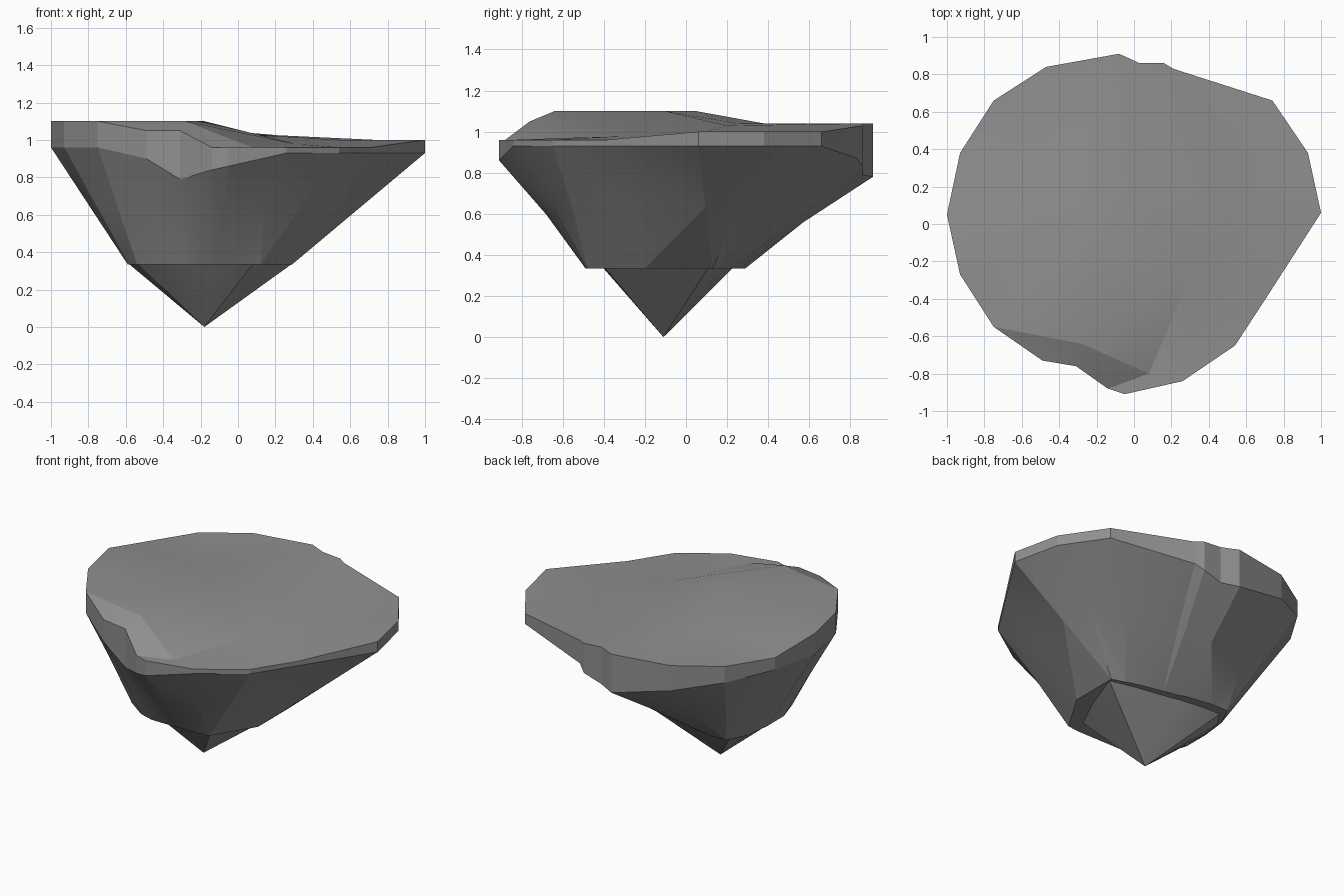
import bpy, bmesh, math
from mathutils import Vector
from mathutils.geometry import delaunay_2d_cdt

if "Cube" in bpy.data.objects:
    bpy.data.objects.remove(bpy.data.objects["Cube"])

# Columns, counter-clockwise: rim x, y, top height, underside height, ledge x, y
COLUMNS = [
    (1, .06, 1.0, .93, .29, .13), (.93, .38, 1.0, .93, .2, .16),
    (.74, .66, 1.0, .93, .1, .19), (.21, .83, 1.025, .87, -.05, .22),
    (.16, .86, 1.03, .83, -.08, .23), (.03, .86, 1.04, .79, -.14, .24),
    (-.08, .91, 1.04, .78, -.2, .26), (-.47, .84, 1.04, .87, -.38, .29),
    (-.75, .66, 1.04, .93, -.5, .29), (-.93, .38, 1.04, .96, -.57, .15),
    (-1, .05, 1.1, .96, -.59, -.02), (-.93, -.27, 1.1, .96, -.59, -.2),
    (-.75, -.55, 1.1, .96, -.54, -.36), (-.49, -.73, 1.05, .90, -.4, -.46),
    (-.31, -.76, 1.05, .79, -.3, -.49), (-.14, -.88, .96, .84, -.18, -.49),
    (-.05, -.91, .96, .86, -.1, -.49), (.26, -.84, .96, .93, .02, -.49),
    (.54, -.65, .96, .93, .12, -.48), (.71, -.39, .96, .93, .29, -.2)]
# Terrain points inside the rim: plateau corners, slope feet, gentle right side
INNER = [(-.18, -.1, 1.1), (-.28, -.64, 1.1), (-.38, .25, 1.04),
         (.3, -.28, .98), (.08, -.8, .96), (.05, .2, 1.03), (.55, .1, 1.0)]
N = len(COLUMNS)
LEDGE_Z = .335
TIP = (-.18, -.11, 0)

bm = bmesh.new()


def ring(points):
    return [bm.verts.new(p) for p in points]


def bridge(upper, lower):
    for i in range(N):
        j = (i + 1) % N
        bm.faces.new((upper[i], lower[i], lower[j], upper[j]))


# Stepped top surface, with plateau creases held as edges
top = ring([(c[0], c[1], c[2]) for c in COLUMNS])
terrain = top + ring(INNER)
flat = [Vector((v.co.x, v.co.y)) for v in terrain]
creases = [(10, N), (N, N + 3), (12, N + 1), (N + 1, N + 4), (N, N + 1),
           (9, N + 2)]
outline = [(i, (i + 1) % N) for i in range(N)]
_, _, tris, orig, _, _ = delaunay_2d_cdt(flat, outline + creases, [], 1, 1e-5)
for t in tris:
    bm.faces.new([terrain[orig[i][0]] for i in t])

# Rim band, tapering cliff and ledge that is deepest at the front right
low = ring([(c[0], c[1], c[3]) for c in COLUMNS])
mid_pts, ledge_pts, spike_pts = [], [], []
for x, y, _, w, fx, fy in COLUMNS:
    mid_pts.append(((x + fx) / 2, (y + fy) / 2 * (1 - .03 * abs(y)), (w + LEDGE_Z) / 2))
    ledge_pts.append((fx, fy, LEDGE_Z))
    inset = .65 if fx > 0 and fy < 0 else .985
    sy = fy * .82 if fy < 0 else fy * .75 + .01
    spike_pts.append((fx * inset, sy, LEDGE_Z))
mid, ledge, spike = ring(mid_pts), ring(ledge_pts), ring(spike_pts)
bridge(top, low)
bridge(low, mid)
bridge(mid, ledge)
bridge(ledge, spike)

# Bottom spike
tip = bm.verts.new(TIP)
for i in range(N):
    bm.faces.new((spike[i], tip, spike[(i + 1) % N]))

bmesh.ops.triangulate(bm, faces=bm.faces)
bmesh.ops.recalc_face_normals(bm, faces=bm.faces)
mesh = bpy.data.meshes.new("floating_rock")
bm.to_mesh(mesh)
bm.free()
rock = bpy.data.objects.new("floating_rock", mesh)
bpy.context.collection.objects.link(rock)

# Dark grey stone
stone = bpy.data.materials.new("dark_stone")
stone.diffuse_color = (.28, .28, .28, 1)
stone.use_nodes = True
stone.node_tree.nodes["Principled BSDF"].inputs["Base Color"].default_value = stone.diffuse_color
mesh.materials.append(stone)

bpy.context.view_layer.objects.active = rock
rock.select_set(True)
bpy.ops.object.shade_smooth_by_angle(angle=math.radians(15))
